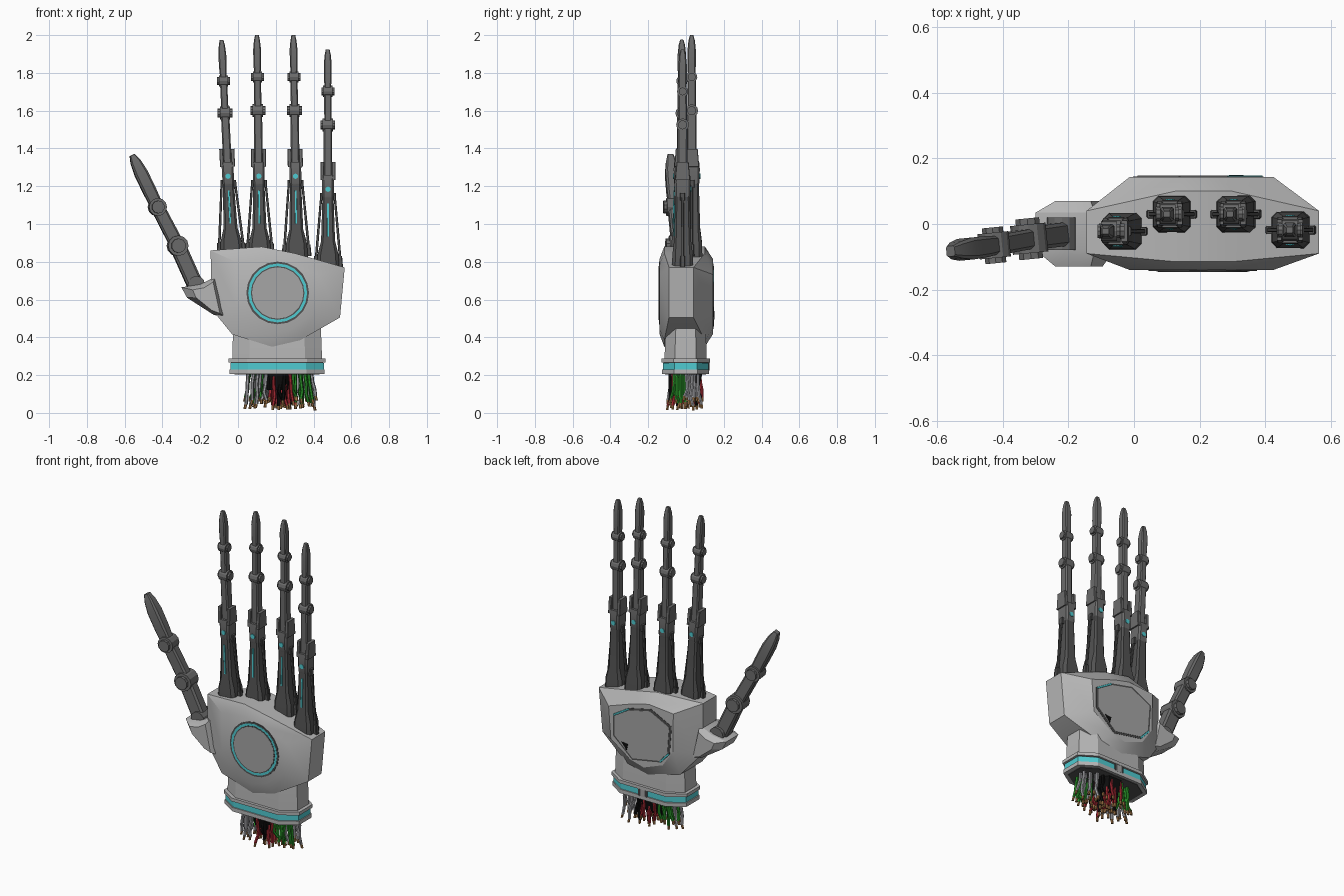
import bpy, bmesh, math, random
from mathutils import Vector, Matrix

if "Cube" in bpy.data.objects:
    bpy.data.objects.remove(bpy.data.objects["Cube"])
random.seed(4)


def material(name, r, g, b):
    m = bpy.data.materials.new(name)
    m.use_nodes = True
    m.diffuse_color = (r, g, b, 1)
    m.node_tree.nodes["Principled BSDF"].inputs["Base Color"].default_value = (r, g, b, 1)
    return m


SHELL = material("shell grey", .47, .47, .47)
PLATE = material("plate grey", .38, .38, .38)
FINGER = material("finger metal", .15, .15, .15)
DARK = material("dark metal", .085, .085, .085)
CYAN = material("cyan glow", .08, .6, .64)
RED = material("red wire", .35, .02, .03)
GREEN = material("green wire", .02, .28, .02)
GREY = material("grey wire", .36, .36, .38)
COPPER = material("copper", .4, .2, .07)
BLACK = material("black", .004, .004, .004)
made = []


def finish(name, bm, mat):
    bmesh.ops.recalc_face_normals(bm, faces=bm.faces)
    me = bpy.data.meshes.new(name)
    bm.to_mesh(me)
    bm.free()
    me.materials.append(mat)
    ob = bpy.data.objects.new(name, me)
    bpy.context.collection.objects.link(ob)
    made.append(ob)
    return ob


def add_loft(bm, rings):
    loops = [[bm.verts.new(p) for p in ring] for ring in rings]
    n = len(loops[0])
    for a, b in zip(loops, loops[1:]):
        for i in range(n):
            bm.faces.new((a[i], a[(i + 1) % n], b[(i + 1) % n], b[i]))
    bm.faces.new(loops[0])
    bm.faces.new(loops[-1])


def loft(name, rings, mat):
    bm = bmesh.new()
    add_loft(bm, rings)
    return finish(name, bm, mat)


def beam(name, stations, axis, mat):
    """Chamfered bar through (point, half width along axis, half depth)."""
    d = (stations[-1][0] - stations[0][0]).normalized()
    u = (axis - d * axis.dot(d)).normalized()
    v = d.cross(u)
    rings = []
    for p, w, h in stations:
        c = .3 * min(w, h)
        pts = [(w, c - h), (w, h - c), (w - c, h), (c - w, h),
               (-w, h - c), (-w, c - h), (c - w, -h), (w - c, -h)]
        rings.append([p + u * a + v * b for a, b in pts])
    return loft(name, rings, mat)


def disc(name, centre, axis, r, length, mat, sides=16):
    bm = bmesh.new()
    m = Matrix.Translation(centre) @ axis.to_track_quat('Z', 'Y').to_matrix().to_4x4()
    bmesh.ops.create_cone(bm, cap_ends=True, segments=sides, radius1=r, radius2=r,
                          depth=length, matrix=m)
    return finish(name, bm, mat)


def scaled(outline, c, sx, sz):
    return [(c[0] + (x - c[0]) * sx, c[1] + (z - c[1]) * sz) for x, z in outline]


def slab(name, outline, y0, y1, mat):
    return loft(name, [[(x, y, z) for x, z in outline] for y in (y0, y1)], mat)


X, Y, Z = Vector((1, 0, 0)), Vector((0, 1, 0)), Vector((0, 0, 1))

# Palm shell: full outline in the middle, smaller flat faces front and back
palm = [(-.145, .86), (.125, .88), (.3, .845), (.565, .77), (.54, .505),
        (.33, .385), (.18, .35), (-.03, .415), (-.14, .55)]
inner = scaled(palm, (.2, .62), .62, .75)


def middle(edge, wide):
    return [(x, wide if abs(x - .2) < .25 else edge, z) for x, z in palm]


loft("palm", [[(x, -.14, z) for x, z in inner], middle(-.09, -.115),
              middle(.04, .1), [(x, .143, z) for x, z in inner]], SHELL)

# Round lamp on the front of the palm
for i, (part, r, mat) in enumerate([("rim", .166, DARK), ("glow", .156, CYAN),
                                    ("inner_rim", .142, DARK), ("cover", .136, PLATE)]):
    disc("palm_lamp_" + part, Vector((.21, -.14 - .001 * i, .635)), Y, r, .006, mat, 20)

# Access hatch on the back of the palm
hatch = [(.395, .692), (.29, .756), (.136, .79), (-.003, .72),
         (.01, .545), (.07, .48), (.265, .445), (.395, .561)]
slab("hatch_rim", hatch, .14, .145, DARK)
slab("hatch_cover", scaled(hatch, (.2, .61), .93, .93), .14, .148, PLATE)
for a, b in ((0, 1), (4, 5)):
    p, q = [Vector((x, .145, z)) for x, z in scaled(hatch, (.2, .61), .97, .97)[a:b + 1]]
    beam("hatch_glow", [(p, .003, .005), (q, .003, .005)], Y, CYAN)
slab("hatch_mark", [(.335, .54), (.29, .535), (.3, .495)], .146, .15, BLACK)

# Thumb socket
socket = [(-.30, .665), (-.2, .68), (-.12, .72), (-.06, .5), (-.13, .52), (-.27, .61)]
small = scaled(socket, (-.15, .61), .6, .75)
loft("thumb_socket", [[(x, y, z) for x, z in ring] for ring, y in
                      ((small, -.13), (socket, -.08), (socket, .035), (small, .07))], SHELL)


def joint(name, p, axis, k):
    disc(name, p, axis, .034 * k, .055 * k, FINGER, 12)
    disc(name + "_hub", p, axis, .024 * k, .078 * k, FINGER, 10)


def phalanges(name, base, j1, j2, tip, axis, k):
    """Two bars, two hinge joints and a tapered tip."""
    beam(name + "_lower_bone", [(base, .023 * k, .026 * k), (j1, .022 * k, .026 * k)],
         axis, FINGER)
    beam(name + "_middle_bone", [(j1, .019 * k, .023 * k), (j2, .019 * k, .022 * k)],
         axis, FINGER)
    beam(name + "_tip", [(j2, .016 * k, .02 * k), (j2.lerp(tip, .3), .02 * k, .022 * k),
                         (j2.lerp(tip, .65), .021 * k, .022 * k),
                         (j2.lerp(tip, .87), .016 * k, .017 * k),
                         (tip, .010 * k, .009 * k)], axis, FINGER)
    joint(name + "_lower_joint", j1, axis, k)
    joint(name + "_upper_joint", j2, axis, k * .88)


def finger(name, x0, x1, y, foot, dot, j1, j2, top):
    def at(z, dx=0, dy=0):
        return Vector((x0 + (x1 - x0) * (z - foot) / (top - foot) + dx, y + dy, z))
    # flared support column with side rods
    beam(name + "_column", [(at(foot - .05), .06, .057), (at(foot + .03), .055, .054),
                            (at(foot + .1), .037, .045), (at(dot - .03), .029, .038)], X, DARK)
    for s in (-1, 1):
        beam(name + "_rod", [(at(foot - .04, s * .068), .007, .007),
                             (at(dot - .04, s * .036), .006, .006)], X, DARK)
        beam(name + "_rod_clip", [(at(dot - .06, s * .033), .009, .014),
                                  (at(dot - .02, s * .033), .009, .014)], X, DARK)
        beam(name + "_rod_foot", [(at(foot - .04, s * .065), .014, .014),
                                  (at(foot + .02, s * .063), .011, .012)], X, DARK)
        beam(name + "_fork", [(at(dot + .05, s * .03), .01, .04),
                              (at(dot + .145, s * .03), .01, .032)], X, FINGER)
        disc(name + "_light", at(dot, 0, s * .043), Y, .014, .006, CYAN, 10)
    # knuckle block
    beam(name + "_knuckle", [(at(dot - .06), .024, .03), (at(dot - .035), .031, .042),
                             (at(dot + .04), .031, .043), (at(dot + .075), .034, .04)],
         X, FINGER)
    # light strip up the front of the column
    beam(name + "_strip", [(at(dot - .25, 0, -.046), .005, .003),
                           (at(dot - .075, 0, -.041), .005, .003)], X, CYAN)
    phalanges(name, at(dot + .05), at(j1), at(j2), at(top), X, 1)


finger("index_finger", -.035, -.087, -.022, .88, 1.253, 1.587, 1.757, 1.975)
finger("middle_finger", .115, .1, .03, .88, 1.253, 1.6, 1.778, 2)
finger("ring_finger", .31, .293, .03, .87, 1.253, 1.6, 1.778, 2)
finger("little_finger", .477, .475, -.018, .81, 1.184, 1.525, 1.702, 1.925)
phalanges("thumb", Vector((-.21, -.03, .64)), Vector((-.32, -.045, .885)),
          Vector((-.427, -.065, 1.09)), Vector((-.56, -.083, 1.365)),
          Vector((-.1, 1, 0)), 1.6)
disc("thumb_root", Vector((-.22, -.03, .68)), Y, .045, .1, FINGER, 12)


# Wrist and cuff, built from eight-sided rings
def ring(z, hx, hy):
    a, b = hx * .62, hy * .5
    pts = [(hx, -b), (hx, b), (a, hy), (-a, hy), (-hx, b), (-hx, -b), (-a, -hy), (a, -hy)]
    return [(.207 + x, y - .002, z) for x, y in pts]


def band(name, z0, z1, hx, hy, mat):
    return loft(name, [ring(z0, hx, hy), ring(z1, hx, hy)], mat)


loft("wrist", [ring(.21, .238, .112), ring(.36, .236, .11), ring(.5, .228, .1)], SHELL)
band("cuff_top", .268, .288, .257, .128, SHELL)
band("cuff_groove", .225, .27, .243, .116, DARK)
band("cuff_glow", .231, .264, .247, .12, CYAN)
band("cuff_bottom", .206, .23, .252, .125, SHELL)
band("cuff_cavity", .203, .21, .225, .108, DARK)
for dx, w, mat in ((0, .02, PLATE), (-.026, .006, DARK), (.026, .006, DARK)):
    beam("cuff_clasp", [(Vector((.21 + dx, .116, .225)), w, .008),
                        (Vector((.21 + dx, .116, .272)), w, .008)], X, mat)

# Loose cable bundle below the cuff
loft("cable_core", [ring(.205, .07, .088), ring(.12, .058, .07)], BLACK)
bundles = {m: bmesh.new() for m in (RED, GREEN, GREY, BLACK, COPPER)}


def tube(bm, path, r):
    add_loft(bm, [[p + Vector((math.cos(t), math.sin(t), 0)) * r
                   for t in (k * math.tau / 6 for k in range(6))] for p in path])


for i in range(64):
    t = i * 2.4
    q = math.sqrt((i + .5) / 64)
    dx, dy = .18 * q * math.cos(t), .085 * q * math.sin(t)
    if abs(dx) < .065:
        mat = RED if i % 3 else BLACK
    else:
        mat = GREEN if dx * dy < 0 else GREY
    end = 0.012 + random.random() * .055
    path = []
    for f in (0, .35, .7, 1):
        wob = .012 * f
        path.append(Vector((.222 + dx * (1 + .12 * f) + random.uniform(-wob, wob),
                            dy * (1 + .1 * f) - .004 + random.uniform(-wob, wob),
                            .21 + (end + .022 - .21) * f)))
    tube(bundles[mat], path, .0095)
    last = path[-1]
    tube(bundles[COPPER], [last + Z * .004, last + Vector((dx * .04, dy * .04, .022 * -1))], .0075)
for mat, bm in bundles.items():
    finish(mat.name.replace(" ", "_") + "_bundle", bm, mat)

# Smooth shading with sharp edges kept
bpy.ops.object.select_all(action='DESELECT')
for ob in made:
    ob.select_set(True)
bpy.context.view_layer.objects.active = made[0]
bpy.ops.object.shade_smooth_by_angle(angle=math.radians(28))
